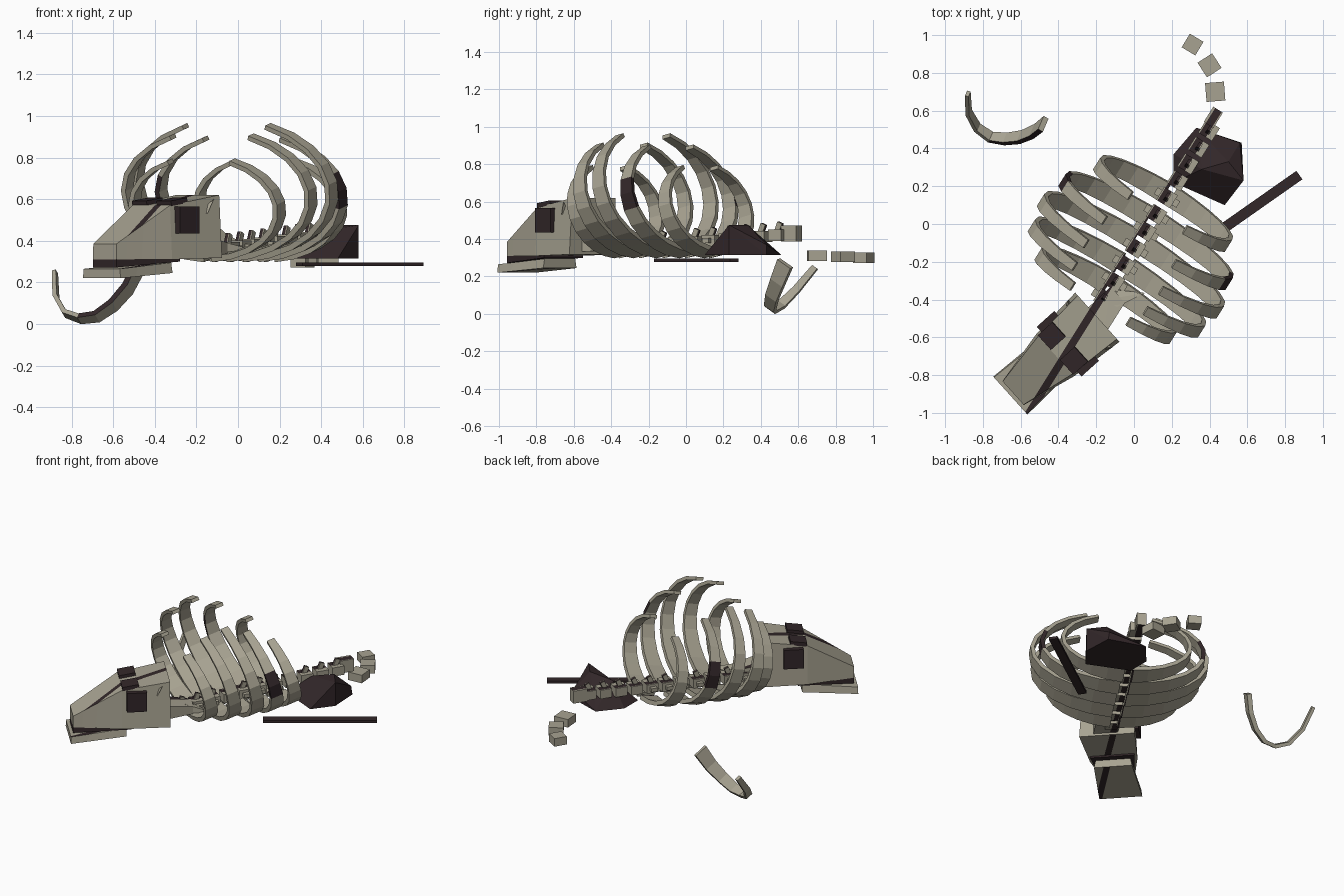
import bpy, bmesh, math
from mathutils import Vector, Matrix

old = bpy.data.objects.get("Cube")
if old:
    bpy.data.objects.remove(old, do_unlink=True)


def material(name, rgb):
    m = bpy.data.materials.new(name)
    m.use_nodes = True
    m.diffuse_color = (*rgb, 1)
    m.node_tree.nodes["Principled BSDF"].inputs["Base Color"].default_value = (*rgb, 1)
    return m


BONE = material("weathered bone", (0.39, 0.365, 0.285))
DARK = material("dark bone", (0.032, 0.020, 0.022))

# Body frame: back runs towards the tail, side runs to the flank
ORIGIN = Vector((0, -0.14, 0))
BACK = Vector((0.53, 0.848, 0))
SIDE = Vector((0.848, -0.53, 0))
UP = Vector((0, 0, 1))


def finish(bm, name, dark=False, stripe=False, rule=None):
    """Make the object; a stripe is cut along the body axis."""
    bmesh.ops.recalc_face_normals(bm, faces=bm.faces)
    if stripe:
        lo, hi = -0.035, 0.005
        for v in (lo, hi):
            geom = bm.verts[:] + bm.edges[:] + bm.faces[:]
            bmesh.ops.bisect_plane(bm, geom=geom, dist=1e-5,
                                   plane_co=ORIGIN + SIDE * v, plane_no=SIDE)
        bm.normal_update()
        for f in bm.faces:
            d = (f.calc_center_median() - ORIGIN).dot(SIDE)
            f.material_index = int(lo < d < hi and abs(f.normal.z) > 0.35)
    if rule:
        for f in bm.faces:
            if rule(f):
                f.material_index = 1
    mesh = bpy.data.meshes.new(name)
    bm.to_mesh(mesh)
    bm.free()
    mesh.materials.append(DARK if dark else BONE)
    mesh.materials.append(DARK)
    ob = bpy.data.objects.new(name, mesh)
    bpy.context.collection.objects.link(ob)
    return ob


def loft(name, rings, **kw):
    """Join rings of four corners and cap both ends."""
    bm = bmesh.new()
    rows = [[bm.verts.new(p) for p in ring] for ring in rings]
    for a, b in zip(rows, rows[1:]):
        for i in range(4):
            j = (i + 1) % 4
            bm.faces.new((a[i], a[j], b[j], b[i]))
    bm.faces.new(rows[0])
    bm.faces.new(rows[-1])
    return finish(bm, name, **kw)


def band(name, path, normal, w0, w1, t0, t1, **kw):
    """Flat tapering strip along a path, its width along normal."""
    rings = []
    last = len(path) - 1
    for i, p in enumerate(path):
        tangent = (path[min(i + 1, last)] - path[max(i - 1, 0)]).normalized()
        out = tangent.cross(normal).normalized()
        f = i / last
        w = normal * (w0 + (w1 - w0) * f) / 2
        t = out * (t0 + (t1 - t0) * f) / 2
        rings.append([p - w - t, p + w - t, p + w + t, p - w + t])
    return loft(name, rings, **kw)


def box(name, centre, size, yaw, pitch=0, **kw):
    bm = bmesh.new()
    mat = (Matrix.Translation(centre) @ Matrix.Rotation(yaw, 4, 'Z')
           @ Matrix.Rotation(pitch, 4, 'Y') @ Matrix.Diagonal((*size, 1)))
    bmesh.ops.create_cube(bm, size=1, matrix=mat)
    return finish(bm, name, **kw)


def hull(name, points, **kw):
    bm = bmesh.new()
    for p in points:
        bm.verts.new(p)
    bmesh.ops.convex_hull(bm, input=bm.verts[:])
    return finish(bm, name, **kw)


# Ribs: position along the body, half width, tip height
LEAN = 0.25
END = 65
ribs = [(0.29, 0.40, 0.78), (0.12, 0.51, 0.89), (-0.03, 0.55, 0.95),
        (-0.17, 0.52, 0.90), (-0.28, 0.41, 0.78)]
normal = (BACK + UP * LEAN).normalized()
for n, (s, half, tip) in enumerate(ribs):
    b = (tip - 0.325) / (1 + math.sin(math.radians(END)))
    for sign, word in ((1, "left"), (-1, "right")):
        path = []
        for i in range(11):
            a = math.radians(-87 + (END + 87) * i / 10)
            h = b * math.sin(a)
            path.append(ORIGIN + BACK * (s - LEAN * h)
                        + SIDE * sign * half * math.cos(a) + UP * (0.325 + b + h))

        def stained(f, half=half, sign=sign):
            c = f.calc_center_median()
            return 0.5 < c.z < 0.7 and (c - ORIGIN).dot(SIDE) * sign > half * 0.97
        band(f"rib_{word}_{n + 1}", path, normal, 0.115, 0.05, 0.03, 0.022,
             stripe=True, rule=stained if n == 1 else None)

# Spine with a low spike on each vertebra
yaw = math.atan2(BACK.y, BACK.x)
for i in range(11):
    c = ORIGIN + BACK * (-0.30 + 0.105 * i) + UP * (0.35 + 0.007 * i)
    box(f"vertebra_{i + 1}", c, (0.08, 0.085, 0.06), yaw, stripe=True)
    box(f"vertebra_spike_{i + 1}", c + UP * 0.04, (0.03, 0.022, 0.06), yaw, 0.4, stripe=True)
    if i < 7:
        box(f"vertebra_wing_{i + 1}", c, (0.04, 0.14, 0.025), yaw, stripe=True)

# Loose tail bones
box("tail_bone_1", (0.42, 0.565, 0.43), (0.095, 0.06, 0.085), yaw, stripe=True)
tail = [(0.43, 0.70, 0.31, 1.65), (0.40, 0.84, 0.305, 2.15), (0.31, 0.95, 0.30, 2.6)]
for i, (x, y, z, turn) in enumerate(tail):
    size = 0.10 - 0.008 * i
    box(f"tail_bone_{i + 2}", (x, y, z), (size, size, 0.055), turn)

# Pelvis
low = [(0.21, 0.22), (0.48, 0.10), (0.58, 0.23), (0.57, 0.43), (0.33, 0.51), (0.21, 0.37)]
high = [(0.58, 0.23, 0.475), (0.50, 0.33, 0.475), (0.36, 0.29, 0.44), (0.56, 0.43, 0.37)]
hull("pelvis", [(x, y, 0.315) for x, y in low] + high, dark=True)

# Leg bone lying loose
box("loose_leg_bone", (0.585, 0.055, 0.287), (0.71, 0.055, 0.017), math.atan2(0.4, 0.57), dark=True)

# Fallen rib
fallen = [Vector(p) for p in ((-0.48, 0.53, 0.27), (-0.53, 0.49, 0.17), (-0.60, 0.46, 0.09),
                              (-0.68, 0.45, 0.035), (-0.76, 0.46, 0.025), (-0.83, 0.51, 0.05),
                              (-0.875, 0.59, 0.13), (-0.88, 0.69, 0.25))]
across = Vector((0.33, 0.77, -0.54)).normalized()
band("fallen_rib", fallen, across, 0.09, 0.035, 0.03, 0.02,
     rule=lambda f: f.normal.dot(across) < -0.9 and f.calc_center_median().x > -0.8)

# Skull frame: along from the nose, side to the flank
TURN = math.radians(42)
NOSE = Vector((-0.64, -0.895, 0))
ALONG = Vector((math.cos(TURN), math.sin(TURN), 0))
FLANK = Vector((math.sin(TURN), -math.cos(TURN), 0))


def head(a, w, z):
    return NOSE + ALONG * a + FLANK * w + UP * z


def head_ring(a, wide, top, z0, z1):
    return [head(a, -wide, z0), head(a, wide, z0), head(a, top, z1), head(a, -top, z1)]


loft("skull", [head_ring(0, 0.085, 0.083, 0.31, 0.385), head_ring(0.30, 0.15, 0.135, 0.31, 0.57),
               head_ring(0.60, 0.175, 0.155, 0.318, 0.62)], stripe=True)
loft("mouth_gap", [head_ring(0.0, 0.085, 0.085, 0.272, 0.312),
                   head_ring(0.36, 0.14, 0.14, 0.30, 0.314)], dark=True)
loft("lower_jaw", [head_ring(-0.02, 0.135, 0.13, 0.22, 0.265),
                   head_ring(0.33, 0.12, 0.11, 0.245, 0.295)], stripe=True)

# Eye sockets, brow plates and small horns on both sides
for sign, word in ((1, "left"), (-1, "right")):
    box(f"eye_socket_{word}", head(0.39, sign * 0.152, 0.50), (0.125, 0.05, 0.13), TURN, dark=True)
    box(f"brow_plate_{word}", head(0.355, sign * 0.088, 0.587), (0.105, 0.105, 0.025),
        TURN, -0.15, dark=True)
    hull(f"horn_{word}", [head(0.50, sign * 0.12, 0.54), head(0.54, sign * 0.12, 0.54),
                          head(0.52, sign * 0.16, 0.53), head(0.55, sign * 0.172, 0.60)])

# Neck bone with a pointed side wing
hull("neck_bone", [head(0.55, -0.07, 0.33), head(0.55, 0.10, 0.33), head(0.55, -0.07, 0.43),
                   head(0.55, 0.10, 0.43), (-0.12, -0.33, 0.34), (-0.05, -0.42, 0.34),
                   (-0.12, -0.33, 0.39), (-0.05, -0.42, 0.39)], stripe=True)
hull("neck_wing", [(-0.15, -0.40, 0.34), (-0.09, -0.44, 0.34), (0.06, -0.365, 0.36),
                   (-0.15, -0.40, 0.40), (-0.09, -0.44, 0.40), (-0.08, -0.35, 0.37)])
